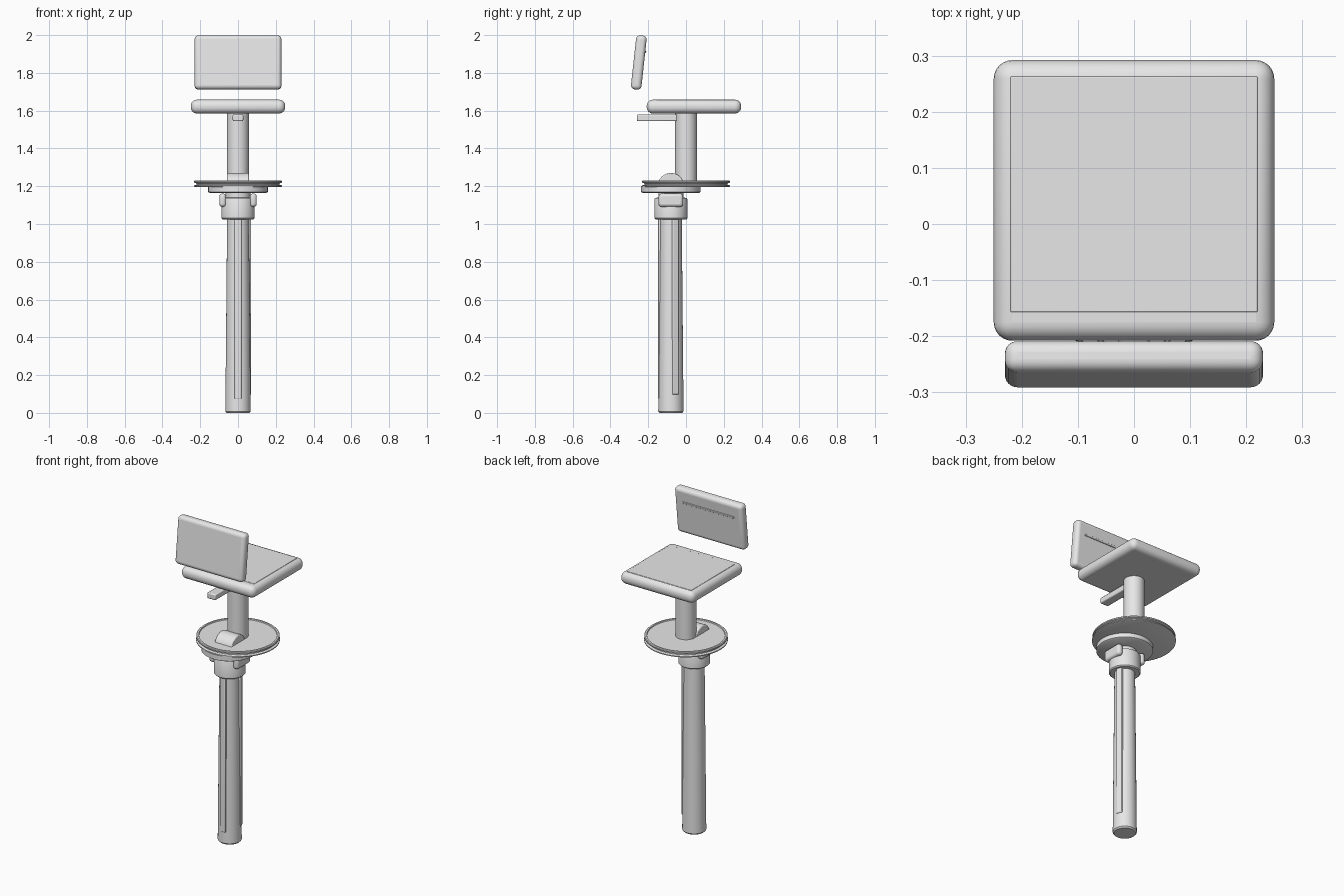
import bpy, bmesh, math
from mathutils import Matrix, Vector

cube = bpy.data.objects.get("Cube")
if cube:
    bpy.data.objects.remove(cube, do_unlink=True)

grey = bpy.data.materials.new("light grey")
grey.use_nodes = True
grey.diffuse_color = (0.8, 0.8, 0.8, 1)
grey.node_tree.nodes["Principled BSDF"].inputs["Base Color"].default_value = (0.8, 0.8, 0.8, 1)

LEG_Y = -0.08  # the leg stands in front of the seat post


def finish(name, bm, loc, rot=(0, 0, 0), bevel=0.0, segments=4):
    bmesh.ops.recalc_face_normals(bm, faces=bm.faces)
    mesh = bpy.data.meshes.new(name)
    bm.to_mesh(mesh)
    bm.free()
    mesh.materials.append(grey)
    obj = bpy.data.objects.new(name, mesh)
    obj.location, obj.rotation_euler = loc, rot
    bpy.context.collection.objects.link(obj)
    if bevel:
        mod = obj.modifiers.new("rounding", 'BEVEL')
        mod.width, mod.segments = bevel, segments
        mod.limit_method = 'ANGLE'
    bpy.ops.object.select_all(action='DESELECT')
    obj.select_set(True)
    bpy.context.view_layer.objects.active = obj
    bpy.ops.object.shade_smooth_by_angle(angle=math.radians(35))
    return obj


def box(name, size, loc, rot=(0, 0, 0), bevel=0.0, segments=4):
    bm = bmesh.new()
    bmesh.ops.create_cube(bm, size=1)
    bmesh.ops.scale(bm, vec=size, verts=bm.verts)
    return finish(name, bm, loc, rot, bevel, segments)


def lathe(name, profile, y, steps=64):
    """Spin (radius, height) points about a vertical axis; ends are capped."""
    bm = bmesh.new()
    rings = []
    for r, z in profile:
        rings.append([bm.verts.new((r * math.cos(math.tau * i / steps),
                                    r * math.sin(math.tau * i / steps), z))
                      for i in range(steps)])
    for low, high in zip(rings, rings[1:]):
        for i in range(steps):
            j = (i + 1) % steps
            bm.faces.new((low[i], low[j], high[j], high[i]))
    bm.faces.new(rings[0])
    bm.faces.new(rings[-1])
    return finish(name, bm, (0, y, 0))


# Tapered leg with rounded foot
lathe("leg", [(0.06, 0), (0.067, 0.008), (0.0575, 1.04)], LEG_Y)

# Two raised rails along the leg: one in front, one on the side
for name, angle, bottom in (("front_rail", -90, 0.075), ("side_rail", 23, 0.097)):
    a = math.radians(angle)
    top, reach = 1.03, 0.058
    box(name, (0.022, 0.036, top - bottom),
        (reach * math.cos(a), LEG_Y + reach * math.sin(a), (top + bottom) / 2),
        (0, 0, a), 0.004, 2)

# Collar at the top of the leg, with a clamp pad on each side
lathe("collar", [(0.082, 1.025), (0.088, 1.031), (0.088, 1.13), (0.084, 1.138),
                 (0.066, 1.14), (0.066, 1.17)], LEG_Y)
for name, side in (("left_clamp", 1), ("right_clamp", -1)):
    box(name, (0.036, 0.13, 0.07), (side * 0.081, LEG_Y, 1.126), bevel=0.016)

# Bearing plate and grooved disc
lathe("bearing_plate", [(0.15, 1.165), (0.158, 1.17), (0.158, 1.2)], LEG_Y)
lathe("disc", [(0.225, 1.195), (0.233, 1.198), (0.233, 1.204), (0.22, 1.208),
               (0.22, 1.215), (0.232, 1.219), (0.232, 1.226), (0.228, 1.23),
               (0.218, 1.23), (0.216, 1.224)], 0)

# Hinge hump: a short cylinder on its side, half sunk in the disc
bm = bmesh.new()
bmesh.ops.create_cone(bm, cap_ends=True, segments=48, radius1=0.07, radius2=0.07, depth=0.116,
                      matrix=Matrix.Rotation(math.pi / 2, 4, 'Y'))
bmesh.ops.bisect_plane(bm, geom=bm.verts[:] + bm.edges[:] + bm.faces[:],
                       plane_co=Vector((0, 0, 0.01)), plane_no=Vector((0, 0, -1)),
                       clear_outer=True)
bmesh.ops.holes_fill(bm, edges=[e for e in bm.edges if e.is_boundary])
finish("hinge_hump", bm, (0, LEG_Y, 1.2), bevel=0.006, segments=2)

# Seat post and lever
lathe("seat_post", [(0.0575, 1.2), (0.0575, 1.6)], 0)
box("lever", (0.056, 0.23, 0.036), (0, -0.145, 1.562), bevel=0.006, segments=2)

# Seat with a thin pad on top
box("seat", (0.5, 0.5, 0.073), (0, 0.042, 1.6215), bevel=0.033, segments=6)
box("seat_pad", (0.44, 0.42, 0.006), (0, 0.053, 1.657), bevel=0.002, segments=2)

# Tilted back panel with a thin strip behind
tilt = math.radians(-6.2)
centre = Vector((0, -0.25, 1.855))
box("back_panel", (0.46, 0.056, 0.288), centre, (tilt, 0, 0), 0.022, 6)
strip = centre + Matrix.Rotation(tilt, 3, 'X') @ Vector((0, 0.029, 0.06))
box("back_strip", (0.35, 0.008, 0.011), strip, (tilt, 0, 0), 0.002, 2)
